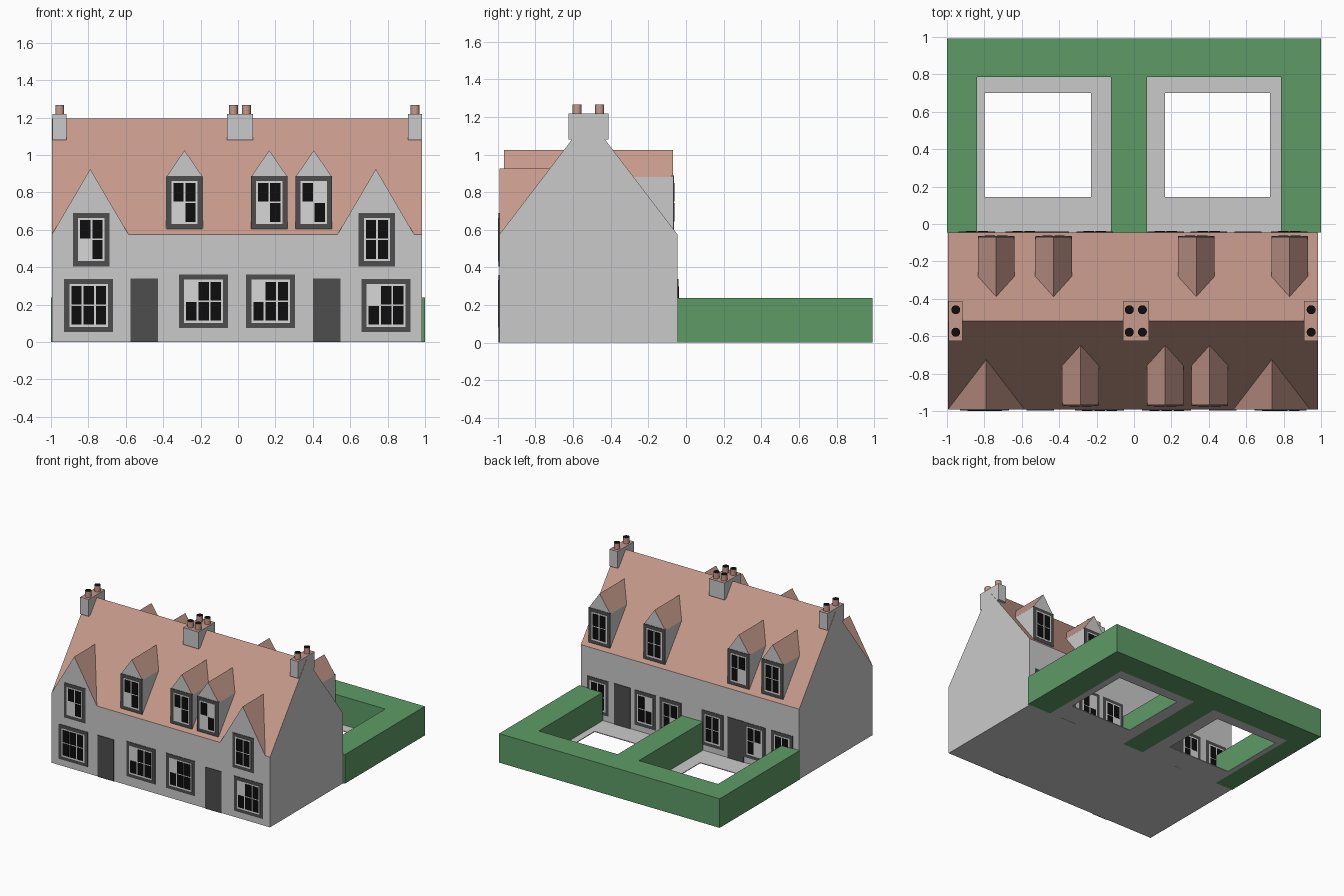
import bpy, bmesh
from mathutils import Vector

if "Cube" in bpy.data.objects:
    bpy.data.objects.remove(bpy.data.objects["Cube"])


def material(name, rgb):
    m = bpy.data.materials.new(name)
    m.use_nodes = True
    m.diffuse_color = (*rgb, 1)
    m.node_tree.nodes["Principled BSDF"].inputs["Base Color"].default_value = (*rgb, 1)
    return m


WALL = material("wall_grey", (0.59, 0.59, 0.59))
ROOF = material("roof_tile", (0.57, 0.32, 0.26))
FRAME = material("dark_grey", (0.075, 0.075, 0.075))
LIGHT = material("pale_glazing", (0.68, 0.68, 0.68))
PANE = material("black_pane", (0.004, 0.004, 0.004))
HEDGE = material("hedge_green", (0.112, 0.33, 0.133))

LEFT, RIGHT = 0.985, -0.995       # gable ends
FRONT, BACK = -0.992, -0.045      # long walls
MID = (FRONT + BACK) / 2
EAVE, RIDGE = 0.575, 1.195


def finish(bm, name, mats, normals=True):
    if normals:
        bmesh.ops.recalc_face_normals(bm, faces=bm.faces)
    bm.normal_update()
    mesh = bpy.data.meshes.new(name)
    if mats == [WALL, ROOF]:      # anything sloping or facing up is tiled
        for f in bm.faces:
            f.material_index = int(f.normal.z > 0.2 or -0.95 < f.normal.z < -0.2)
    bm.to_mesh(mesh)
    bm.free()
    for m in mats:
        mesh.materials.append(m)
    ob = bpy.data.objects.new(name, mesh)
    bpy.context.collection.objects.link(ob)
    return ob


def loft(bm, a, b):
    """Solid between two matching outlines; returns its faces."""
    va = [bm.verts.new(p) for p in a]
    vb = [bm.verts.new(p) for p in b]
    n = len(va)
    faces = [bm.faces.new(va), bm.faces.new(vb[::-1])]
    for i in range(n):
        j = (i + 1) % n
        faces.append(bm.faces.new((va[i], vb[i], vb[j], va[j])))
    return faces


def box(bm, x0, x1, y0, y1, z0, z1, mat=0):
    ring = [(x0, y0), (x1, y0), (x1, y1), (x0, y1)]
    for f in loft(bm, [(x, y, z0) for x, y in ring], [(x, y, z1) for x, y in ring]):
        f.material_index = mat


# Hollow house shell, open underneath
def house():
    bm = bmesh.new()
    rims = []
    for t in (0, 0.11):
        y0, y1, drop = FRONT + t, BACK - t, t * 0.4
        prof = [(y0, 0), (y1, 0), (y1, EAVE - drop), (MID, RIDGE - t * 1.5), (y0, EAVE - drop)]
        faces = loft(bm, [(RIGHT + t, y, z) for y, z in prof],
                     [(LEFT - t, y, z) for y, z in prof])
        bottom = faces[2]
        rims += list(bottom.edges)
        bm.faces.remove(bottom)
    bmesh.ops.bridge_loops(bm, edges=rims)
    finish(bm, "house_shell", [WALL, ROOF])


house()


# Gables and dormers reach back just under the roof slope
def projection(name, prof, y, back=False):
    def slope(z):
        return FRONT + (z - EAVE) * (MID - FRONT) / (RIDGE - EAVE) + 0.025

    def place(x, yy, z):
        return (x, 2 * MID - yy if back else yy, z)
    bm = bmesh.new()
    loft(bm, [place(x, y, z) for x, z in prof], [place(x, slope(z), z) for x, z in prof])
    finish(bm, name, [WALL, ROOF])


# Window of stacked plates; rows are strings of 1 (black) and 0 (pale)
def window(name, x, z, rows, y, side):
    cols = len(rows[0])
    w, h, rim = (0.262 if cols == 3 else 0.195), 0.285, 0.027
    bm = bmesh.new()

    def plate(x0, x1, z0, z1, depth, mat):
        box(bm, x0, x1, *sorted((y - side * 0.01, y + side * depth)), z0, z1, mat)
    x0, z1 = x - w / 2, z + h
    plate(x0, x0 + w, z, z1, 0.004, 0)
    plate(x0 + rim, x0 + w - rim, z + rim, z1 - rim, 0.006, 1)
    x0, z1 = x0 + rim + 0.006, z1 - rim - 0.008
    pw = (w - 2 * rim - 0.012) / cols
    ph = (h - 2 * rim - 0.016) / 2
    for r, row in enumerate(rows):
        for c, on in enumerate(row):
            if on == "1":
                plate(x0 + c * pw + 0.005, x0 + (c + 1) * pw - 0.005,
                      z1 - (r + 1) * ph + 0.005, z1 - r * ph - 0.003, 0.008, 2)
    finish(bm, name, [FRAME, LIGHT, PANE])


def dormer(name, x, rows, back):
    prof = [(x - 0.098, 0.6), (x + 0.098, 0.6), (x + 0.098, 0.882),
            (x, 1.025), (x - 0.098, 0.882)]
    y = FRONT + 0.024
    projection(name, prof, y, back)
    window(name + "_window", x, 0.603, rows, 2 * MID - y if back else y, 1 if back else -1)


for name, x, rows in (("right", -0.79, ("11", "01")), ("left", 0.737, ("11", "11"))):
    projection(name + "_gable", [(x - 0.205, EAVE), (x + 0.205, EAVE), (x, 0.925)], FRONT)
    window(name + "_gable_window", x + 0.006, 0.405, rows, FRONT, -1)

for i, (x, rows) in enumerate([(-0.286, ("11", "01")), (0.167, ("11", "01")),
                               (0.405, ("10", "01"))]):
    dormer(f"front_dormer_{i + 1}", x, rows, False)
for i, (x, rows) in enumerate([(-0.737, ("11", "11")), (-0.43, ("11", "01")),
                               (0.333, ("11", "11")), (0.832, ("11", "11"))]):
    dormer(f"back_dormer_{i + 1}", x, rows, True)

# Ground floor windows
for i, (x, z, rows) in enumerate([(-0.798, 0.053, ("111", "111")), (-0.184, 0.075, ("011", "111")),
                                  (0.175, 0.075, ("011", "111")), (0.792, 0.053, ("011", "111"))]):
    window(f"front_window_{i + 1}", x, z, rows, FRONT, -1)
for i, (x, rows) in enumerate([(-0.84, ("11", "11")), (-0.59, ("11", "01")), (-0.21, ("11", "11")),
                               (0.17, ("11", "01")), (0.40, ("01", "11")), (0.83, ("11", "11"))]):
    window(f"back_window_{i + 1}", x, 0.053, rows, BACK, 1)

# Doors
for name, x, y in (("front_door_right", -0.502, FRONT), ("front_door_left", 0.474, FRONT),
                   ("back_door_right", -0.42, BACK), ("back_door_left", 0.61, BACK)):
    bm = bmesh.new()
    box(bm, x - 0.073, x + 0.073, y - 0.005, y + 0.005, 0, 0.34)
    finish(bm, name, [FRAME])


# Chimneys with round pots
def chimney(name, x0, x1, pots):
    bm = bmesh.new()
    box(bm, x0, x1, MID - 0.107, MID + 0.107, 1.08, 1.218)
    finish(bm, name, [WALL, ROOF])
    bm = bmesh.new()
    for x in pots:
        for y in (MID - 0.06, MID + 0.06):
            made = bmesh.ops.create_cone(bm, cap_ends=True, segments=16, radius1=0.024,
                                         radius2=0.024, depth=0.06)["verts"]
            bmesh.ops.translate(bm, verts=made, vec=Vector((x, y, 1.237)))
    bm.normal_update()
    for f in bm.faces:
        f.material_index = int(f.normal.z > 0.9)
    ob = finish(bm, name + "_pots", [ROOF, PANE])
    bpy.context.view_layer.objects.active = ob
    ob.select_set(True)
    bpy.ops.object.shade_smooth_by_angle()
    ob.select_set(False)


chimney("right_chimney", RIGHT + 0.002, -0.917, [-0.953])
chimney("middle_chimney", -0.06, 0.08, [-0.025, 0.045])
chimney("left_chimney", 0.91, LEFT - 0.002, [0.947])

# Hedge around two gardens, with a path just inside each
GARDENS = [(-0.84, -0.123, -0.8, -0.23), (0.07, 0.785, 0.165, 0.728)]
DEPTH = 0.785
plan = [(-1, BACK)]
for x0, x1, _, _ in GARDENS:
    plan += [(x0, BACK), (x0, DEPTH), (x1, DEPTH), (x1, BACK)]
plan += [(1, BACK), (1, 0.992), (-1, 0.992)]
bm = bmesh.new()
loft(bm, [(x, y, 0) for x, y in plan], [(x, y, 0.238) for x, y in plan])
finish(bm, "hedge", [HEDGE])

for name, (x0, x1, a, b) in zip(("right_path", "left_path"), GARDENS):
    bm = bmesh.new()
    for xs, ys in (((x0, a), (BACK, DEPTH)), ((b, x1), (BACK, DEPTH)),
                   ((a, b), (BACK, 0.145)), ((a, b), (0.7, DEPTH))):
        box(bm, *xs, *ys, 0, 0.006)
    finish(bm, name, [WALL])
